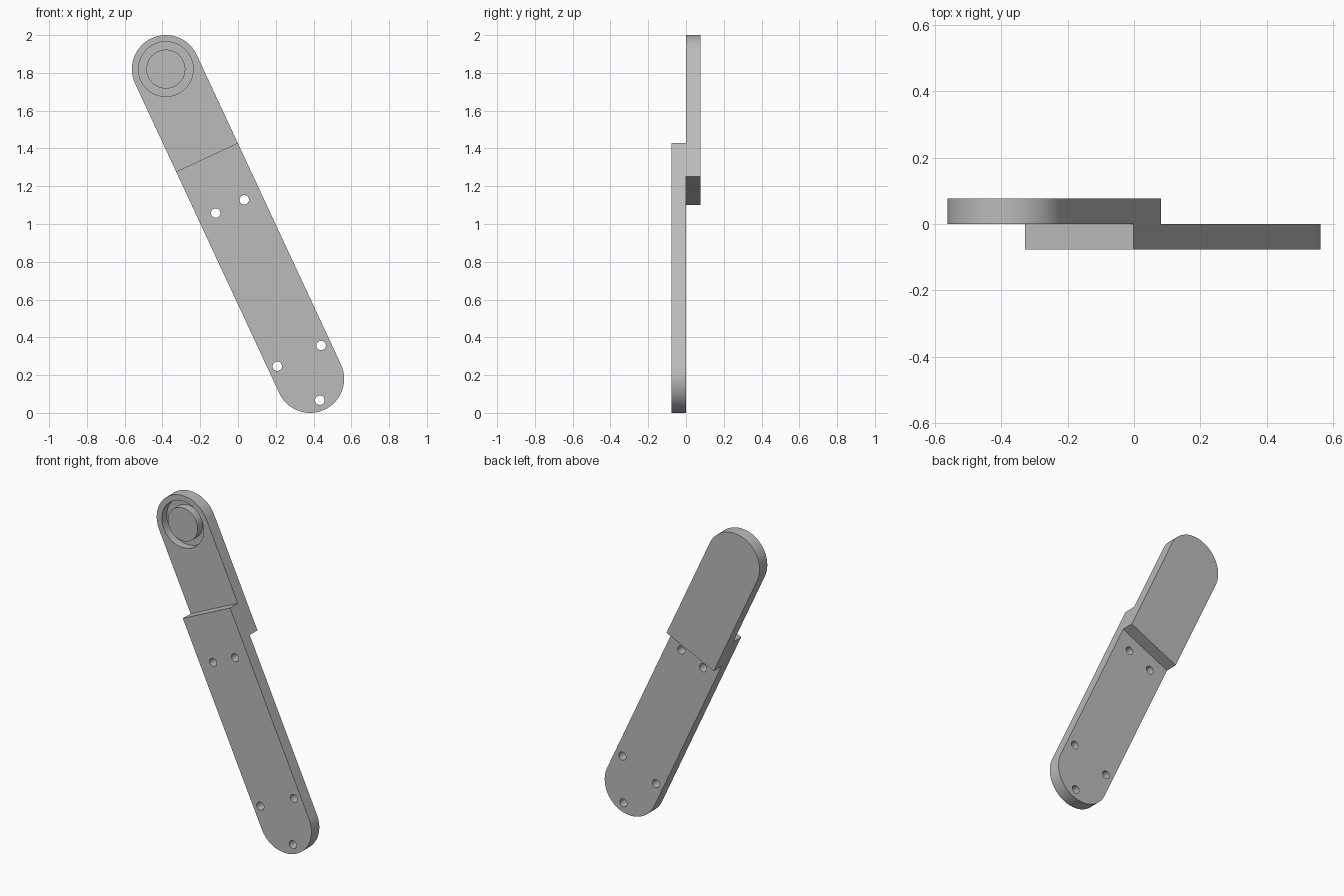
import bpy, bmesh
from math import atan2, cos, sin, pi
from mathutils import Vector, Matrix

cube = bpy.data.objects.get("Cube")
if cube:
    bpy.data.objects.remove(cube, do_unlink=True)

R, T = 0.18, 0.077                      # end radius, plate thickness
LOW, HIGH = Vector((0.382, 0.18)), Vector((-0.382, 1.82))
AXIS = (HIGH - LOW).normalized()

grey = bpy.data.materials.new("mid grey")
grey.use_nodes = True
COLOUR = (0.5, 0.5, 0.5, 1)
grey.diffuse_color = COLOUR
grey.node_tree.nodes["Principled BSDF"].inputs["Base Color"].default_value = COLOUR


def prism(name, outline, y0, y1):
    """Extrude an x-z outline from y0 to y1."""
    bm = bmesh.new()
    face = bm.faces.new([bm.verts.new((p.x, y0, p.y)) for p in outline])
    new = bmesh.ops.extrude_face_region(bm, geom=[face])["geom"]
    bmesh.ops.translate(bm, vec=(0, y1 - y0, 0),
                        verts=[v for v in new if isinstance(v, bmesh.types.BMVert)])
    bmesh.ops.recalc_face_normals(bm, faces=bm.faces)
    mesh = bpy.data.meshes.new(name)
    bm.to_mesh(mesh)
    bm.free()
    mesh.materials.append(grey)
    obj = bpy.data.objects.new(name, mesh)
    bpy.context.collection.objects.link(obj)
    return obj


def arc(centre, radius, start, sweep, n):
    return [centre + radius * Vector((cos(start + sweep * i / n), sin(start + sweep * i / n)))
            for i in range(n + 1)]


def circle(centre, radius, n):
    return arc(centre, radius, 0, 2 * pi, n)[:-1]


def link_outline(centre, direction, length):
    """Bar with a round end at centre and a square end at length along direction."""
    side = Vector((-direction.y, direction.x)) * R
    end = centre + direction * length
    return arc(centre, R, atan2(side.y, side.x), pi, 48) + [end - side, end + side]


def cut(obj, cutter):
    mod = obj.modifiers.new("cut", 'BOOLEAN')
    mod.operation, mod.solver, mod.object = 'DIFFERENCE', 'EXACT', cutter
    graph = bpy.context.evaluated_depsgraph_get()
    mesh = bpy.data.meshes.new_from_object(obj.evaluated_get(graph))
    obj.modifiers.clear()
    obj.data = mesh
    bpy.data.objects.remove(cutter, do_unlink=True)


# Front lower link with five through holes
lower = prism("lower_link", link_outline(LOW, AXIS, 1.294), -T, 0)
for x, z in [(-0.118, 1.058), (0.033, 1.128), (0.208, 0.247), (0.44, 0.357), (0.433, 0.067)]:
    cut(lower, prism("hole_cutter", circle(Vector((x, z)), 0.025, 32), -2 * T, T))

# Rear upper link with a round pocket, refilled by a flush boss to leave a ring groove
upper = prism("upper_link", link_outline(HIGH, -AXIS, 0.71), 0, T)
GROOVE = 0.05
cut(upper, prism("pocket_cutter", circle(HIGH, 0.145, 64), -T, GROOVE))
boss = prism("pivot_boss", circle(HIGH, 0.103, 64), 0, GROOVE)

# Smooth the round walls, keep the edges crisp
bpy.ops.object.select_all(action='DESELECT')
for obj in (lower, upper, boss):
    obj.select_set(True)
bpy.context.view_layer.objects.active = lower
bpy.ops.object.shade_smooth_by_angle(angle=pi / 6)
